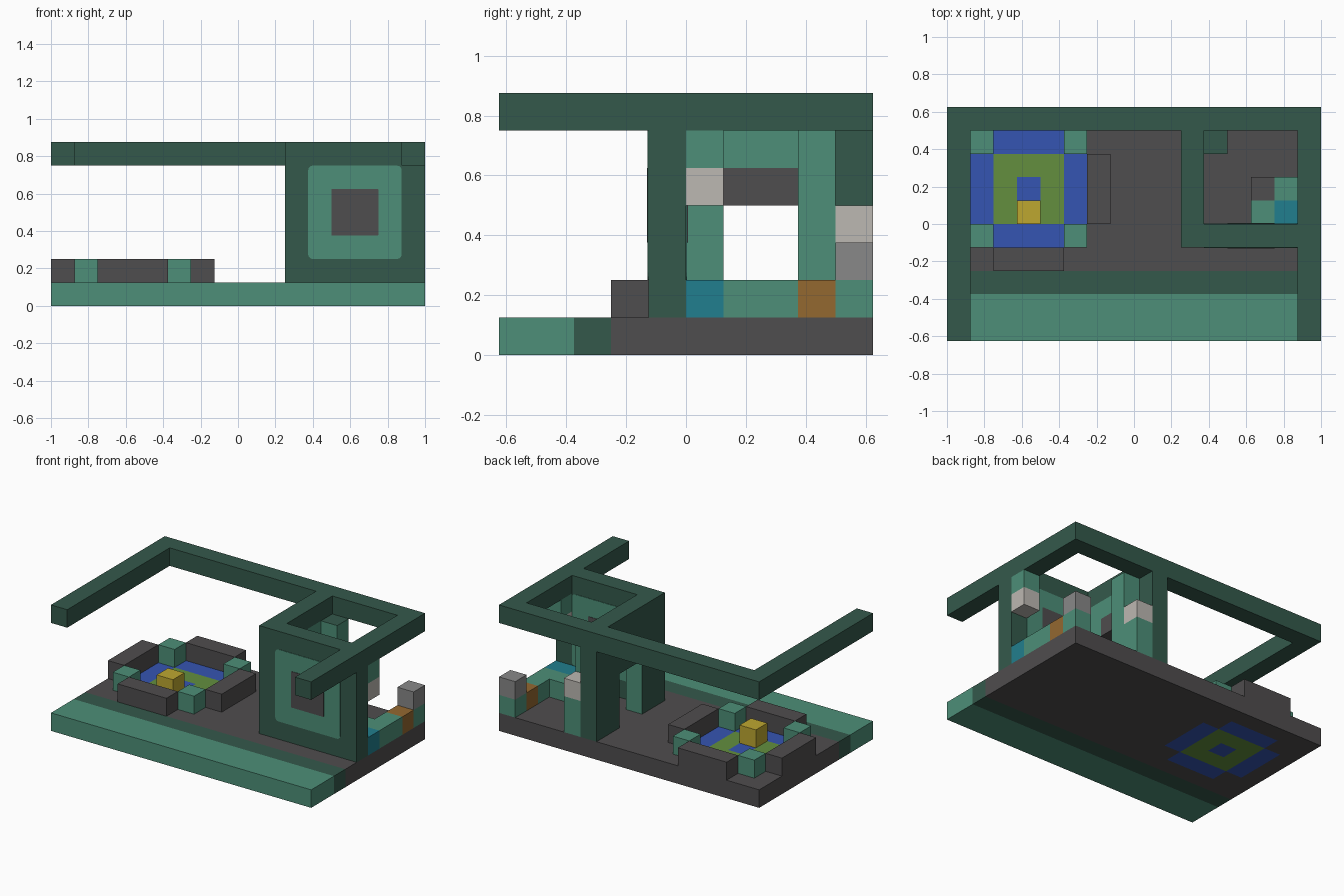
import bpy, bmesh, math
from mathutils import Vector

cube = bpy.data.objects.get("Cube")
if cube:
    bpy.data.objects.remove(cube, do_unlink=True)

U = 0.125  # one block
ORIGIN = Vector((-1, -0.625, 0))


def material(name, hex_colour):
    rgb = [int(hex_colour[i:i + 2], 16) / 255 for i in (0, 2, 4)]
    lin = [c / 12.92 if c < 0.04 else ((c + 0.055) / 1.055) ** 2.4 for c in rgb]
    m = bpy.data.materials.new(name)
    m.use_nodes = True
    m.diffuse_color = (*lin, 1)
    m.node_tree.nodes["Principled BSDF"].inputs["Base Color"].default_value = (*lin, 1)
    return m


GREEN = material("mid green", "4D8F78")
DARK = material("dark green", "34594B")
GREY = material("charcoal", "4F4D4E")
PALE = material("pale stone", "BCB8B2")
STEEL = material("light grey", "888888")
BLUE = material("blue", "3555B2")
LIME = material("lime green", "638F3E")
YELLOW = material("yellow", "BDA730")
TEAL = material("teal", "217E8E")
ORANGE = material("orange", "946830")


def finish(name, bm, mats):
    me = bpy.data.meshes.new(name)
    bm.to_mesh(me)
    bm.free()
    for m in mats:
        me.materials.append(m)
    ob = bpy.data.objects.new(name, me)
    bpy.context.collection.objects.link(ob)
    return ob


def cuboid(lo, hi):
    """Box between two corners given in whole blocks."""
    bm = bmesh.new()
    bmesh.ops.create_cube(bm, size=1)
    lo, hi = Vector(lo), Vector(hi)
    for v in bm.verts:
        v.co = ORIGIN + U * Vector([a + (b - a) * (c + 0.5) for a, b, c in zip(lo, hi, v.co)])
    return bm


def block(name, mat, lo, hi, sides=(), side_mat=None):
    """Box of one colour; faces pointing along `sides` take side_mat."""
    bm = cuboid(lo, hi)
    for f in bm.faces:
        if any(f.normal.dot(Vector(s)) > 0.9 for s in sides):
            f.material_index = 1
    return finish(name, bm, [mat, side_mat] if side_mat else [mat])


def plate(name, mat, centre, half, radius, thick):
    """Thin rounded square facing along y."""
    bm = bmesh.new()
    pts = []
    for q in range(4):
        a0 = q * math.pi / 2
        sx, sz = (1, -1, -1, 1)[q], (1, 1, -1, -1)[q]
        for s in range(4):
            a = a0 + s * math.pi / 6
            pts.append((centre[0] + sx * (half - radius) + radius * math.cos(a), centre[1],
                        centre[2] + sz * (half - radius) + radius * math.sin(a)))
    face = bm.faces.new([bm.verts.new(p) for p in pts])
    ext = bmesh.ops.extrude_face_region(bm, geom=[face])
    for v in ext["geom"]:
        if isinstance(v, bmesh.types.BMVert):
            v.co.y += thick
    bmesh.ops.recalc_face_normals(bm, faces=bm.faces)
    return finish(name, bm, [mat])


# Base slab, cut on the block lines where its colours change
bm = cuboid((0, 0, 0), (16, 10, 1))
for axis, cuts in ((0, (1, 2, 3, 4, 5, 6)), (1, (2, 3, 4, 5, 6, 7, 8, 9))):
    for c in cuts:
        n = Vector((axis == 0, axis == 1, 0))
        bmesh.ops.bisect_plane(bm, geom=bm.verts[:] + bm.edges[:] + bm.faces[:],
                               plane_co=ORIGIN + n * c * U, plane_no=n)
for f in bm.faces:
    c = (f.calc_center_median() - ORIGIN) / U
    dx, dy = abs(c.x - 3.5), abs(c.y - 6.5)
    if c.y < 3:
        f.material_index = 0 if c.y < 2 else 1
    elif abs(f.normal.z) < 0.5:
        f.material_index = 2
    elif dx < 0.6 and dy < 0.6:
        f.material_index = 3
    elif dx < 1.6 and dy < 1.6:
        f.material_index = 4
    elif max(dx, dy) < 2.6 and min(dx, dy) < 1.6:
        f.material_index = 3
    else:
        f.material_index = 2
finish("base_slab", bm, [GREEN, DARK, GREY, BLUE, LIME])

# Pool surround
for x in (1, 5):
    for y in (4, 8):
        block("pool_corner", GREEN, (x, y, 1), (x + 1, y + 1, 2))
for p in (0, 6):
    block("pool_side_wall", GREY, (p, 5, 1), (p + 1, 8, 2))
    block("pool_end_wall", GREY, (2, p + 3, 1), (5, p + 4, 2))
block("pool_block", YELLOW, (3, 5, 1), (4, 6, 2))

# Overhead frame
block("back_beam", DARK, (0, 9, 6), (16, 10, 7))
for name, x in (("right_beam", 0), ("left_beam", 15)):
    block(name, DARK, (x, 0, 6), (x + 1, 9, 7))
block("booth_front_beam", DARK, (10, 4, 6), (15, 5, 7))
block("booth_side_beam", DARK, (10, 5, 6), (11, 9, 7))

# Booth front wall with a framed square on both sides
block("booth_front_wall", DARK, (10, 4, 1), (16, 5, 6))
for y, d in ((-0.125, -1), (0, 1)):
    plate("wall_panel", GREEN, (0.625, y, 0.5), 0.25, 0.025, d * 0.003)
    plate("wall_panel_centre", GREY, (0.625, y, 0.5), 0.125, 0.004, d * 0.006)

# Booth side wall around a doorway
X, Y, Z = (1, 0, 0), (0, 1, 0), (0, 0, 1)
block("door_front_jamb", DARK, (10, 5, 1), (11, 6, 6), (X, Y), GREEN)
block("door_back_jamb", DARK, (10, 8, 1), (11, 9, 6), (X, (0, -1, 0)), GREEN)
block("door_lintel_top", DARK, (10, 6, 5), (11, 8, 6), (X,), GREEN)
block("door_lintel", DARK, (10, 6, 4), (11, 8, 5), (X, (0, 0, -1)), GREY)
block("back_column", DARK, (10, 9, 1), (11, 10, 6))
block("inner_column", GREEN, (11, 8, 1), (12, 9, 6), (Z,), DARK)

# Lamp posts and hanging lamp
block("back_post", GREEN, (11, 9, 1), (12, 10, 3))
block("back_post_lamp", PALE, (11, 9, 3), (12, 10, 4))
block("corner_post", GREEN, (15, 9, 1), (16, 10, 2))
block("corner_post_cap", STEEL, (15, 9, 2), (16, 10, 3))
block("hanging_post", GREEN, (15, 5, 5), (16, 6, 6))
block("hanging_lamp", PALE, (15, 5, 4), (16, 6, 5))

# Counter inside the booth
block("counter_corner", TEAL, (14, 5, 1), (16, 6, 2))
block("counter_front", GREEN, (13, 5, 1), (14, 6, 2))
block("counter_inner", GREEN, (14, 6, 1), (15, 7, 2))
block("counter_side", GREEN, (15, 6, 1), (16, 8, 2))
block("counter_end", ORANGE, (15, 8, 1), (16, 9, 2))
block("stool", GREY, (13, 6, 1), (14, 7, 2))
